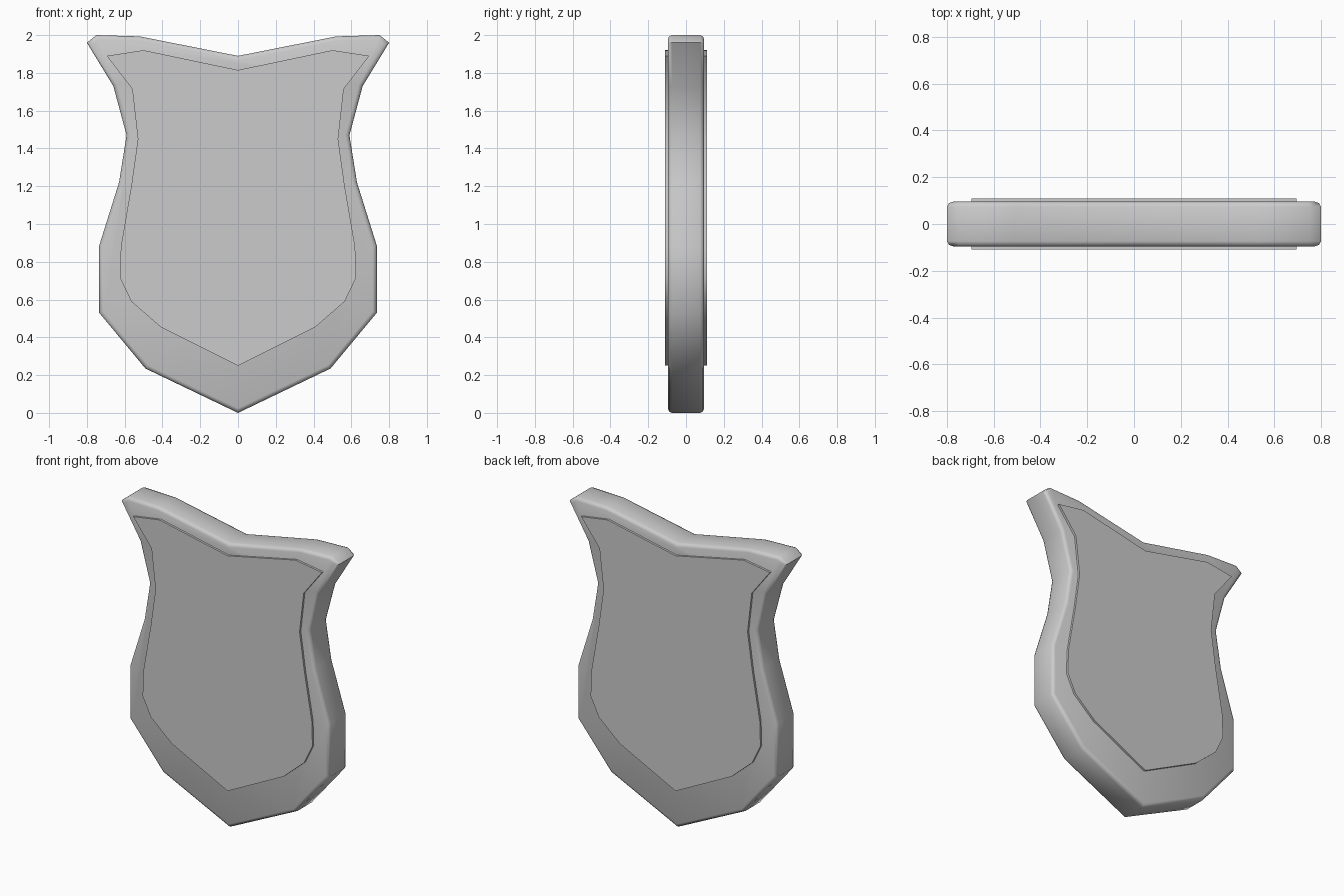
import bpy, bmesh, math

if "Cube" in bpy.data.objects:
    bpy.data.objects.remove(bpy.data.objects["Cube"])

# Right half outlines (x, z), from bottom tip to top centre
RIM = [(0, 0), (0.49, 0.235), (0.735, 0.53), (0.735, 0.885), (0.63, 1.22),
       (0.59, 1.47), (0.66, 1.73), (0.80, 1.96), (0.75, 2.0), (0.52, 1.993), (0, 1.89)]
PANEL = [(0, 0.25), (0.41, 0.455), (0.565, 0.59), (0.625, 0.715), (0.62, 0.88),
         (0.565, 1.2), (0.53, 1.45), (0.56, 1.715), (0.695, 1.89), (0.5, 1.92), (0, 1.815)]


def slab(name, half, depth, bevel=0.0):
    """Mirror a half outline, extrude it through y, optionally round the face rims."""
    outline = half + [(-x, z) for x, z in reversed(half[1:-1])]
    bm = bmesh.new()
    face = bm.faces.new([bm.verts.new((x, -depth, z)) for x, z in outline])
    extruded = bmesh.ops.extrude_face_region(bm, geom=[face], use_keep_orig=True)
    new_verts = [g for g in extruded["geom"] if isinstance(g, bmesh.types.BMVert)]
    bmesh.ops.translate(bm, verts=new_verts, vec=(0, 2 * depth, 0))
    bmesh.ops.recalc_face_normals(bm, faces=bm.faces)
    if bevel:
        rims = [e for e in bm.edges if abs(e.verts[0].co.y - e.verts[1].co.y) < 1e-5]
        bmesh.ops.bevel(bm, geom=rims, offset=bevel, segments=2, profile=0.5,
                        affect='EDGES', clamp_overlap=True)
    mesh = bpy.data.meshes.new(name)
    bm.to_mesh(mesh)
    bm.free()
    obj = bpy.data.objects.new(name, mesh)
    bpy.context.collection.objects.link(obj)
    bpy.ops.object.select_all(action='DESELECT')
    obj.select_set(True)
    bpy.context.view_layer.objects.active = obj
    bpy.ops.object.shade_smooth_by_angle(angle=math.radians(50))
    return obj


# Thick shield body with softened rims
slab("shield_body", RIM, 0.096, 0.022)
# Raised panel showing on front and back
slab("raised_panel", PANEL, 0.11)
